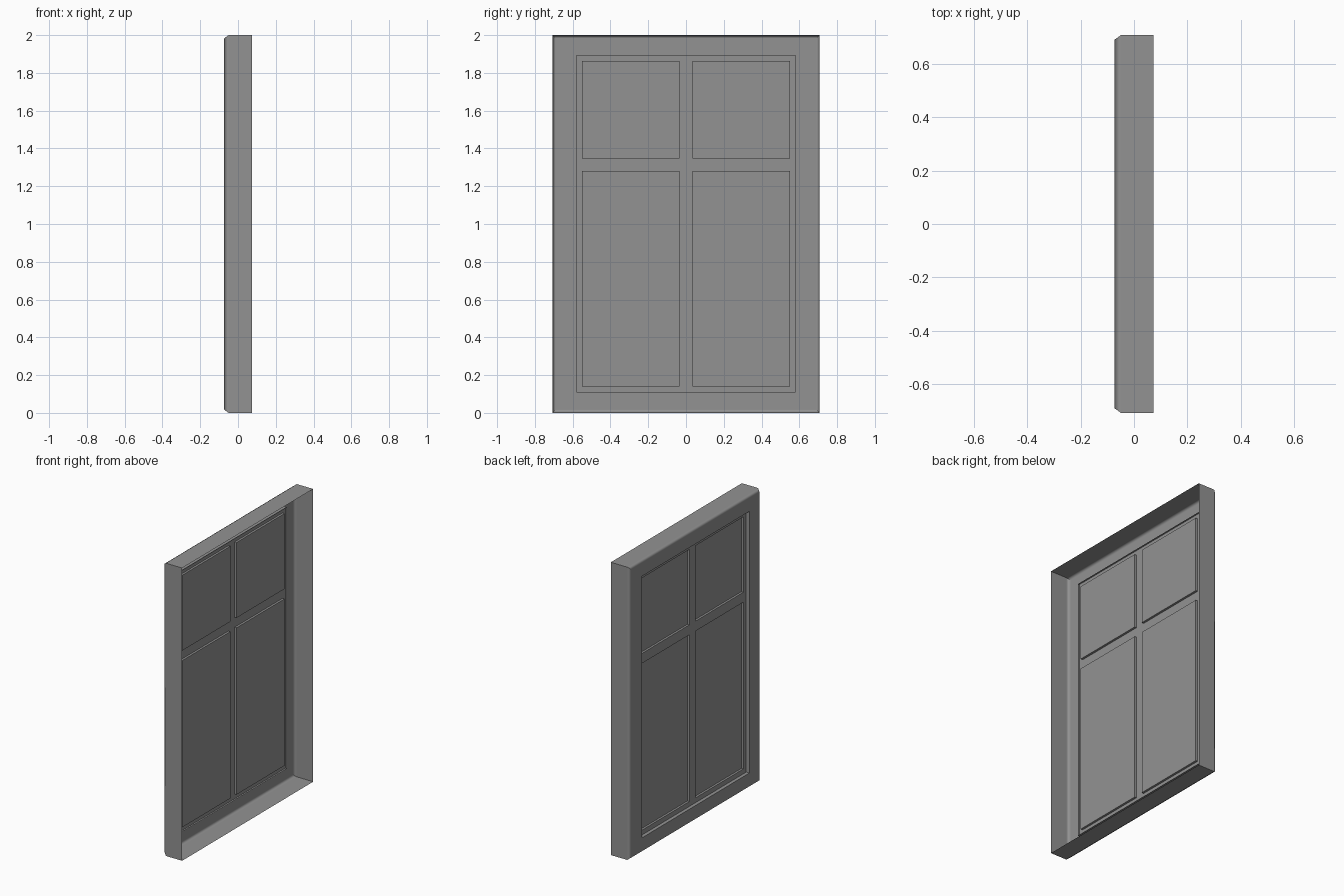
import bpy, bmesh, math

if "Cube" in bpy.data.objects:
    bpy.data.objects.remove(bpy.data.objects["Cube"])

FRONT, BACK = -0.073, 0.073      # window faces -x, open at the back
SASH_X, PANE_X, LIP_X = -0.049, -0.034, -0.037
W, H = 0.707, 2.0

# Dark grey paint
paint = bpy.data.materials.new("dark_grey")
paint.diffuse_color = (0.29, 0.29, 0.29, 1)
paint.use_nodes = True
paint.node_tree.nodes["Principled BSDF"].inputs["Base Color"].default_value = paint.diffuse_color


def ring(bm, x, y0, y1, z0, z1):
    return [bm.verts.new((x, y, z)) for y, z in ((y0, z0), (y1, z0), (y1, z1), (y0, z1))]


def bridge(bm, a, b):
    for i in range(4):
        j = (i + 1) % 4
        bm.faces.new((a[i], b[i], b[j], a[j]))


def finish(bm, name):
    bmesh.ops.remove_doubles(bm, verts=bm.verts, dist=1e-5)
    bm.normal_update()
    # forward faces point towards -x
    if sum(f.normal.x * f.calc_area() for f in bm.faces) > 0:
        bmesh.ops.reverse_faces(bm, faces=bm.faces)
    me = bpy.data.meshes.new(name)
    bm.to_mesh(me)
    bm.free()
    me.materials.append(paint)
    ob = bpy.data.objects.new(name, me)
    bpy.context.collection.objects.link(ob)
    return ob


# Grid of the sash: odd cells are panes, even cells are bars
ys = [-0.58, -0.55, -0.034, 0.034, 0.55, 0.58]
zs = [0.108, 0.141, 1.28, 1.348, 1.863, 1.895]

# Outer frame: thin open-backed shell, chamfered front edge, lip running past the sash
bm = bmesh.new()
c = 0.017
rings = [
    ring(bm, BACK, -W, W, 0, H),
    ring(bm, -0.05, -W, W, 0, H),
    ring(bm, FRONT, -W + c, W - c, c, H - c),
    ring(bm, FRONT, ys[0], ys[-1], zs[0], zs[-1]),
    ring(bm, LIP_X, ys[0], ys[-1], zs[0], zs[-1]),
]
for a, b in zip(rings, rings[1:]):
    bridge(bm, a, b)
frame = finish(bm, "outer_frame")
bpy.context.view_layer.objects.active = frame
frame.select_set(True)
bpy.ops.object.shade_smooth_by_angle(angle=math.radians(60))
# keep the broad faces flat and let only the chamfer blend
weighted = frame.modifiers.new("flat_faces", 'WEIGHTED_NORMAL')
weighted.weight = 100
weighted.keep_sharp = True

# Sash bars and recessed panes
sash, panes = bmesh.new(), bmesh.new()
for i in range(5):
    for j in range(5):
        cell = (ys[i], ys[i + 1], zs[j], zs[j + 1])
        rim = ring(sash, SASH_X, *cell)
        if i % 2 and j % 2:
            bridge(sash, rim, ring(sash, PANE_X, *cell))
            panes.faces.new(ring(panes, PANE_X, *cell))
        else:
            sash.faces.new(rim[::-1])
finish(sash, "sash_bars")
finish(panes, "window_panes")
